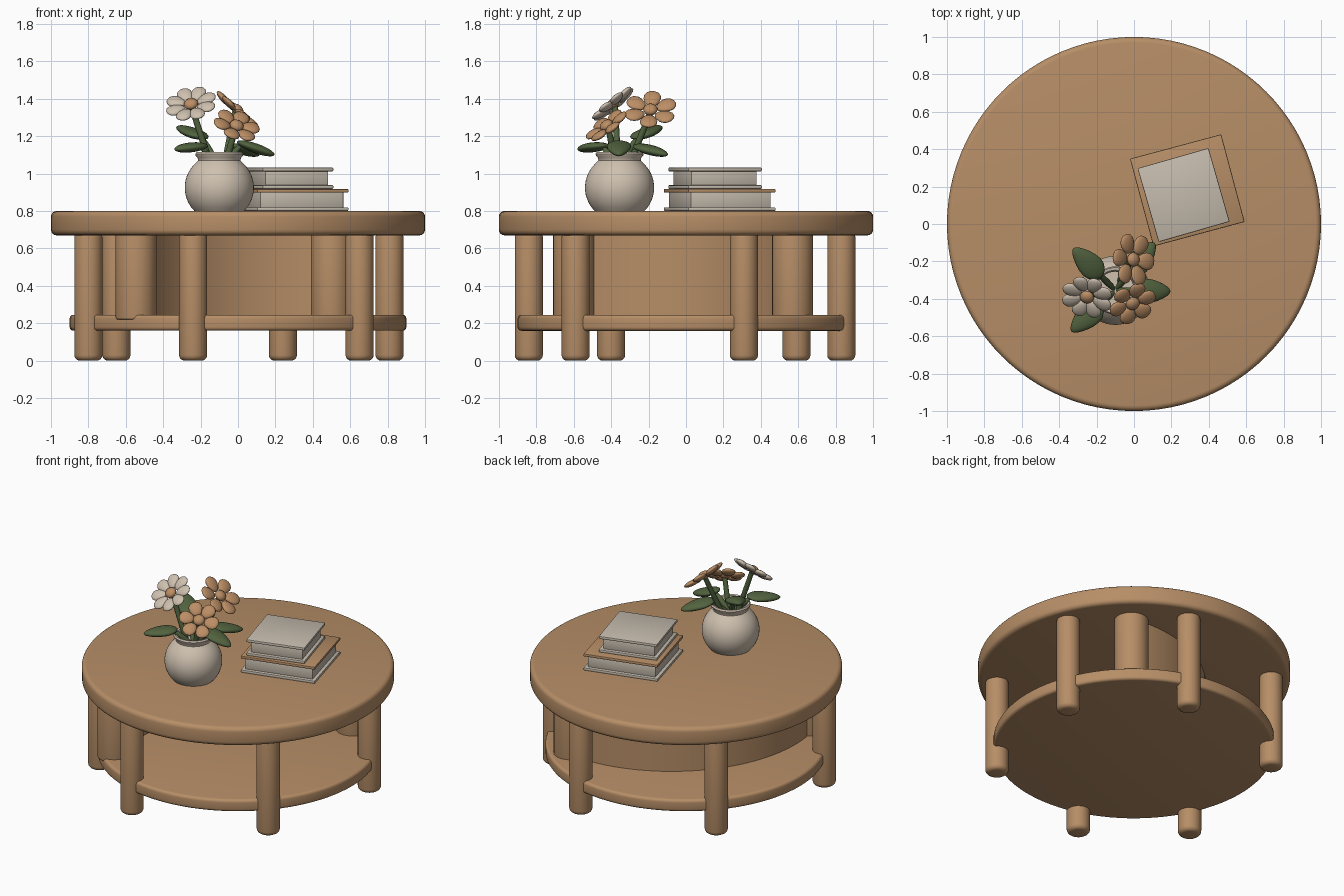
import bpy, bmesh, math
from mathutils import Vector, Matrix

if "Cube" in bpy.data.objects:
    bpy.data.objects.remove(bpy.data.objects["Cube"])


def material(name, r, g, b):
    m = bpy.data.materials.new(name)
    m.diffuse_color = (r, g, b, 1)
    m.use_nodes = True
    m.node_tree.nodes["Principled BSDF"].inputs["Base Color"].default_value = m.diffuse_color
    return m


WOOD = material("warm wood", 0.47, 0.27, 0.135)
TAN = material("tan petal", 0.50, 0.27, 0.13)
CREAM = material("cream ceramic", 0.62, 0.53, 0.43)
PAPER = material("book cream", 0.56, 0.50, 0.42)
GREEN = material("leaf green", 0.085, 0.125, 0.05)


def finish(name, bm, mat, angle=40):
    bmesh.ops.recalc_face_normals(bm, faces=bm.faces)
    me = bpy.data.meshes.new(name)
    bm.to_mesh(me)
    bm.free()
    me.materials.append(mat)
    ob = bpy.data.objects.new(name, me)
    bpy.context.collection.objects.link(ob)
    bpy.ops.object.select_all(action='DESELECT')
    ob.select_set(True)
    bpy.context.view_layer.objects.active = ob
    bpy.ops.object.shade_smooth_by_angle(angle=math.radians(angle))
    return ob


def lathe(name, profile, mat, at=(0, 0), n=48):
    """Revolve (radius, z) points around a vertical axis."""
    bm = bmesh.new()
    rings = []
    for r, z in profile:
        rings.append([bm.verts.new((at[0] + r * math.cos(2 * math.pi * i / n),
                                    at[1] + r * math.sin(2 * math.pi * i / n), z)) for i in range(n)])
    for a, b in zip(rings, rings[1:]):
        for i in range(n):
            bm.faces.new((a[i], a[(i + 1) % n], b[(i + 1) % n], b[i]))
    bm.faces.new(rings[0])
    bm.faces.new(rings[-1])
    return finish(name, bm, mat)


def disc(name, r, z0, z1, b, mat, at=(0, 0), n=48):
    """Round slab or post with rounded edges."""
    arc = [(math.sin(k * math.pi / 8), math.cos(k * math.pi / 8)) for k in range(5)]
    prof = [(r - b + b * s, z0 + b - b * c) for s, c in arc]
    prof += [(r - b + b * c, z1 - b + b * s) for s, c in arc]
    return lathe(name, prof, mat, at, n)


def blob(bm, matrix, u=14, v=10, taper=0.0):
    """Ellipsoid whose +x end can be pinched to a point."""
    vs = bmesh.ops.create_uvsphere(bm, u_segments=u, v_segments=v, radius=1)['verts']
    for w in vs:
        w.co.y *= 1 - taper * max(w.co.x, -0.5)
        w.co = matrix @ w.co


def frame(origin, x_axis, normal):
    x = Vector(x_axis).normalized()
    y = Vector(normal).cross(x).normalized()
    z = x.cross(y)
    m = Matrix((x, y, z)).transposed().to_4x4()
    m.translation = Vector(origin)
    return m


# Table top, shelf and legs
disc("table_top", 1.0, 0.67, 0.80, 0.03, WOOD, n=96)
disc("lower_shelf", 0.90, 0.16, 0.245, 0.02, WOOD, n=96)
for x, y in [(-0.24, -0.84), (0.65, -0.59), (0.81, 0.31),
             (0.24, 0.83), (-0.65, 0.59), (-0.80, -0.40)]:
    disc("leg", 0.075, 0.0, 0.69, 0.03, WOOD, (x, y), 32)

# Curved divider between shelf and top, with a round post at each end
ends = [Vector((0.50, 0.57)), Vector((-0.545, -0.60))]
for e in ends:
    disc("divider_post", 0.11, 0.22, 0.69, 0.01, WOOD, e, 32)
mid = (ends[0] + ends[1]) / 2
half = (ends[0] - ends[1]).length / 2
along = (ends[0] - ends[1]).normalized()
bow = Vector((-along.y, along.x))
sag = 0.42
R = (half * half + sag * sag) / (2 * sag)
spread = math.asin(half / R)
bm = bmesh.new()
prev = None
for i in range(41):
    t = spread * (i / 20 - 1)
    direction = along * math.sin(t) + bow * math.cos(t)
    c = mid - bow * (R - sag)
    ring = []
    for r, z in [(R - 0.03, 0.23), (R + 0.03, 0.23), (R + 0.03, 0.68), (R - 0.03, 0.68)]:
        p = c + direction * r
        ring.append(bm.verts.new((p.x, p.y, z)))
    if prev:
        for k in range(4):
            bm.faces.new((prev[k], prev[(k + 1) % 4], ring[(k + 1) % 4], ring[k]))
    else:
        bm.faces.new(ring)
    prev = ring
bm.faces.new(prev)
finish("curved_divider", bm, WOOD)


# Stacked books
def slab(name, center, size, z0, z1, angle, mat, bevel):
    bm = bmesh.new()
    bmesh.ops.create_cube(bm, size=1)
    m = Matrix.Translation((center[0], center[1], (z0 + z1) / 2)) @ Matrix.Rotation(math.radians(angle), 4, 'Z')
    bm.transform(m @ Matrix.Diagonal((size[0], size[1], z1 - z0, 1)))
    bmesh.ops.bevel(bm, geom=bm.edges[:], offset=bevel, segments=2, affect='EDGES', profile=0.5)
    finish(name, bm, mat)


def book(name, center, size, z0, z1, angle, top_mat):
    slab(name + "_bottom_cover", center, size, z0, z0 + 0.02, angle, PAPER, 0.006)
    slab(name + "_pages", center, (size[0] - 0.045, size[1] - 0.045), z0 + 0.015, z1 - 0.015, angle, PAPER, 0.004)
    slab(name + "_top_cover", center, size, z1 - 0.02, z1, angle, top_mat, 0.006)


book("lower_book", (0.285, 0.18), (0.505, 0.485), 0.80, 0.918, 15, WOOD)
book("upper_book", (0.265, 0.155), (0.395, 0.41), 0.918, 1.032, 16, PAPER)

# Vase
VX, VY = -0.10, -0.355
body = [(0.185 * math.cos(math.radians(a)), 0.925 + 0.18 * math.sin(math.radians(a)))
        for a in range(-44, 49, 8)]
lathe("vase", [(0.10, 0.80)] + body + [(0.113, 1.07), (0.116, 1.085), (0.126, 1.095), (0.128, 1.105),
      (0.122, 1.115), (0.108, 1.112), (0.10, 1.09), (0.10, 1.05)], CREAM, (VX, VY))


# Flowers: ring of petals, domed centre and stem
def flower(name, center, normal, count, reach, width, mat, turn):
    c, n = Vector(center), Vector(normal).normalized()
    base = frame(c, n.orthogonal(), n)
    bm = bmesh.new()
    for i in range(count):
        m = base @ Matrix.Rotation(2 * math.pi * i / count + turn, 4, 'Z')
        m = m @ Matrix.Translation((reach * 0.63, 0, 0.006)) @ Matrix.Rotation(-0.12, 4, 'Y')
        blob(bm, m @ Matrix.Diagonal((reach * 0.38, width, 0.018, 1)), taper=-0.2)
    finish(name + "_petals", bm, mat, 180)
    bm = bmesh.new()
    blob(bm, base @ Matrix.Translation((0, 0, 0.01)) @ Matrix.Diagonal((0.038, 0.038, 0.026, 1)))
    finish(name + "_centre", bm, TAN, 180)
    # Stem from the vase mouth to the bloom
    a = Vector((VX, VY, 1.02)) + (c - Vector((VX, VY, c.z))) * 0.25
    d = c - n * 0.01 - a
    bm = bmesh.new()
    bmesh.ops.create_cone(bm, cap_ends=True, segments=12, radius1=0.018, radius2=0.016, depth=d.length)
    bm.transform(Matrix.Translation(a + d / 2) @ d.to_track_quat('Z', 'Y').to_matrix().to_4x4())
    finish(name + "_stem", bm, GREEN)


flower("white_flower", (-0.25, -0.385, 1.365), (-0.15, -0.6, 0.75), 8, 0.14, 0.040, CREAM, 0.2)
flower("high_tan_flower", (-0.01, -0.19, 1.335), (0.65, 0.0, 0.75), 6, 0.145, 0.046, TAN, 0.3)
flower("low_tan_flower", (-0.01, -0.42, 1.25), (0.3, -0.55, 0.75), 6, 0.13, 0.044, TAN, 0.5)

# Leaves, each with a short stalk into the vase
for tip, z0 in [((-0.335, -0.575, 1.13), 1.15), ((-0.325, -0.13, 1.25), 1.19),
                ((0.195, -0.36, 1.10), 1.17), ((0.11, -0.10, 1.10), 1.15)]:
    t = Vector(tip)
    root = Vector((VX, VY, z0)).lerp(Vector((t.x, t.y, z0)), 0.32)
    d = t - root
    bm = bmesh.new()
    blob(bm, frame(root + d / 2, d, (0, 0, 1)) @ Matrix.Diagonal((d.length / 2, 0.062, 0.026, 1)), 20, 14, 0.35)
    a = Vector((VX, VY, 1.03))
    s = root + d * 0.15 - a
    blob(bm, frame(a + s / 2, s, (0, 0, 1)) @ Matrix.Diagonal((s.length / 2, 0.018, 0.018, 1)))
    finish("leaf", bm, GREEN, 180)
